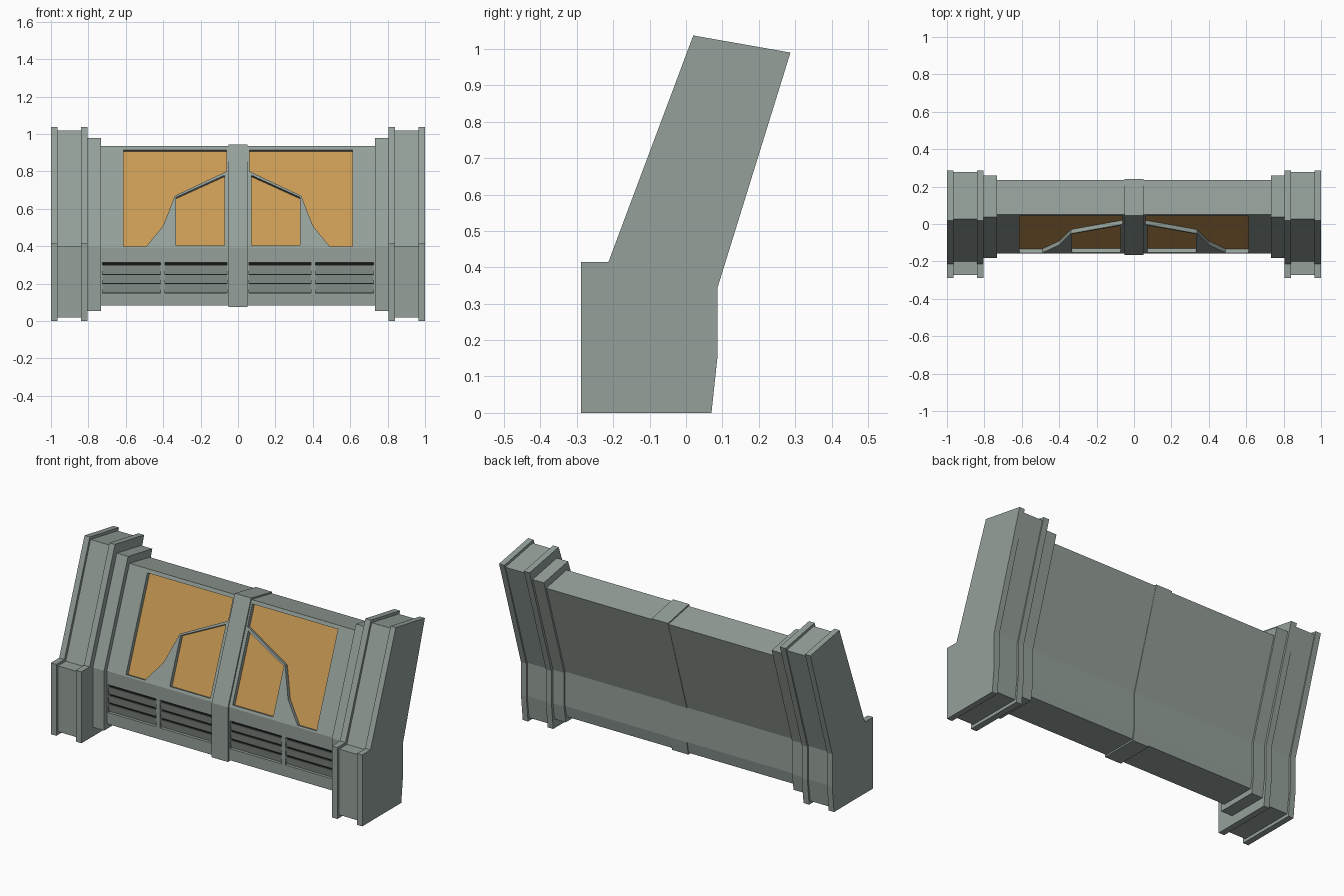
import bpy, bmesh
from mathutils import Vector

if "Cube" in bpy.data.objects:
    bpy.data.objects.remove(bpy.data.objects["Cube"])


def material(name, rgb):
    m = bpy.data.materials.new(name)
    m.diffuse_color = (*rgb, 1)
    m.use_nodes = True
    m.node_tree.nodes["Principled BSDF"].inputs["Base Color"].default_value = m.diffuse_color
    return m


GREY = material("grey green metal", (0.30, 0.352, 0.322))
AMBER = material("amber panel", (0.585, 0.325, 0.088))
BLACK = material("vent black", (0.008, 0.008, 0.008))


def loft(name, rings, mat):
    """Closed solid skinned through a row of matching outlines."""
    bm = bmesh.new()
    rows = [[bm.verts.new(p) for p in ring] for ring in rings]
    bm.faces.new(rows[0])
    bm.faces.new(rows[-1][::-1])
    n = len(rows[0])
    for a, b in zip(rows, rows[1:]):
        for i in range(n):
            bm.faces.new((a[i], b[i], b[(i + 1) % n], a[(i + 1) % n]))
    bmesh.ops.recalc_face_normals(bm, faces=bm.faces)
    me = bpy.data.meshes.new(name)
    bm.to_mesh(me)
    bm.free()
    me.materials.append(mat)
    ob = bpy.data.objects.new(name, me)
    bpy.context.collection.objects.link(ob)
    return ob


def section(profile, x):
    return [(x, y, z) for y, z in profile]


def prism(name, profile, x0, x1, mat=GREY):
    """Side (y, z) profile stretched along x."""
    return loft(name, [section(profile, x0), section(profile, x1)], mat)


def cut(target, cutter):
    mod = target.modifiers.new("cut", 'BOOLEAN')
    mod.object = cutter
    mod.operation = 'DIFFERENCE'
    mod.solver = 'EXACT'
    bpy.context.view_layer.objects.active = target
    bpy.ops.object.modifier_apply(modifier=mod.name)
    bpy.data.objects.remove(cutter, do_unlink=True)


# Side profiles (y, z), all with eight matching points
FLANGE = [(-.288, 0), (.07, 0), (.086, .15), (.086, .342), (.287, .99),
          (.02, 1.037), (-.213, .415), (-.288, .415)]
COLUMN = [(-.272, .018), (.06, .018), (.077, .15), (.077, .344), (.277, .975),
          (.027, 1.02), (-.2, .4), (-.272, .4)]
STEP = [(-.183, .053), (.058, .053), (.073, .15), (.073, .346), (.259, .94),
        (.037, .98), (-.1773, .415), (-.183, .4)]
WALL = [(-.158, .083), (.05, .083), (.063, .15), (.063, .35), (.236, .9),
        (.05, .935), (-.1484, .415), (-.158, .39)]
RIB = [(-.167, .074), (.054, .074), (.067, .15), (.067, .349), (.24, .907),
       (.046, .945), (-.1574, .415), (-.167, .39)]

# Body: profile changes from the left end to the middle, then mirrored
HALF = [(FLANGE, 1), (FLANGE, .966), (COLUMN, .966), (COLUMN, .84),
        (FLANGE, .84), (FLANGE, .804), (STEP, .804), (STEP, .732),
        (WALL, .732), (WALL, .052), (RIB, .052)]
body = loft("barrier_body", [section(p, -x) for p, x in HALF]
            + [section(p, x) for p, x in reversed(HALF)], GREY)

# Amber panel outlines (x, z) as seen from the front
OUTER = [(.062, .915), (.612, .915), (.612, .4), (.49, .4), (.4, .51),
         (.338, .67), (.062, .8)]
INNER = [(.072, .78), (.332, .662), (.332, .405), (.072, .405)]
NORMAL = Vector((0, -.934, .357))


def on_slope(outline, side, lift):
    return [Vector((side * x, -.158 + (z - .39) * .382, z)) + NORMAL * lift
            for x, z in outline]


for side, tag in ((-1, "left"), (1, "right")):
    # Recessed amber panels in the sloping face
    for kind, outline in (("outer", OUTER), ("inner", INNER)):
        cut(body, loft("cutter", [on_slope(outline, side, .02),
                                  on_slope(outline, side, -.025)], GREY))
        loft(f"{kind}_panel_{tag}", [on_slope(outline, side, -.027),
                                     on_slope(outline, side, -.023)], AMBER)

    # Louvred vents in the lower face: dark backing behind leaning slats
    for i, (x0, x1) in enumerate(((.06, .39), (.415, .725))):
        box = [(-.2, .15), (-.136, .15), (-.136, .312), (-.2, .312)]
        cut(body, prism("cutter", box, side * x0, side * x1))
        back = [(-.139, .15), (-.134, .15), (-.134, .312), (-.139, .312)]
        prism(f"vent_backing_{tag}_{i}", back, side * x0, side * x1, BLACK)
        for k in range(3):
            low = .153 + k * .05
            slat = [(-.141, low), (-.146, low), (-.158, low + .047),
                    (-.151, low + .047)]
            prism(f"vent_slat_{tag}_{i}_{k}", slat, side * x0, side * x1)
